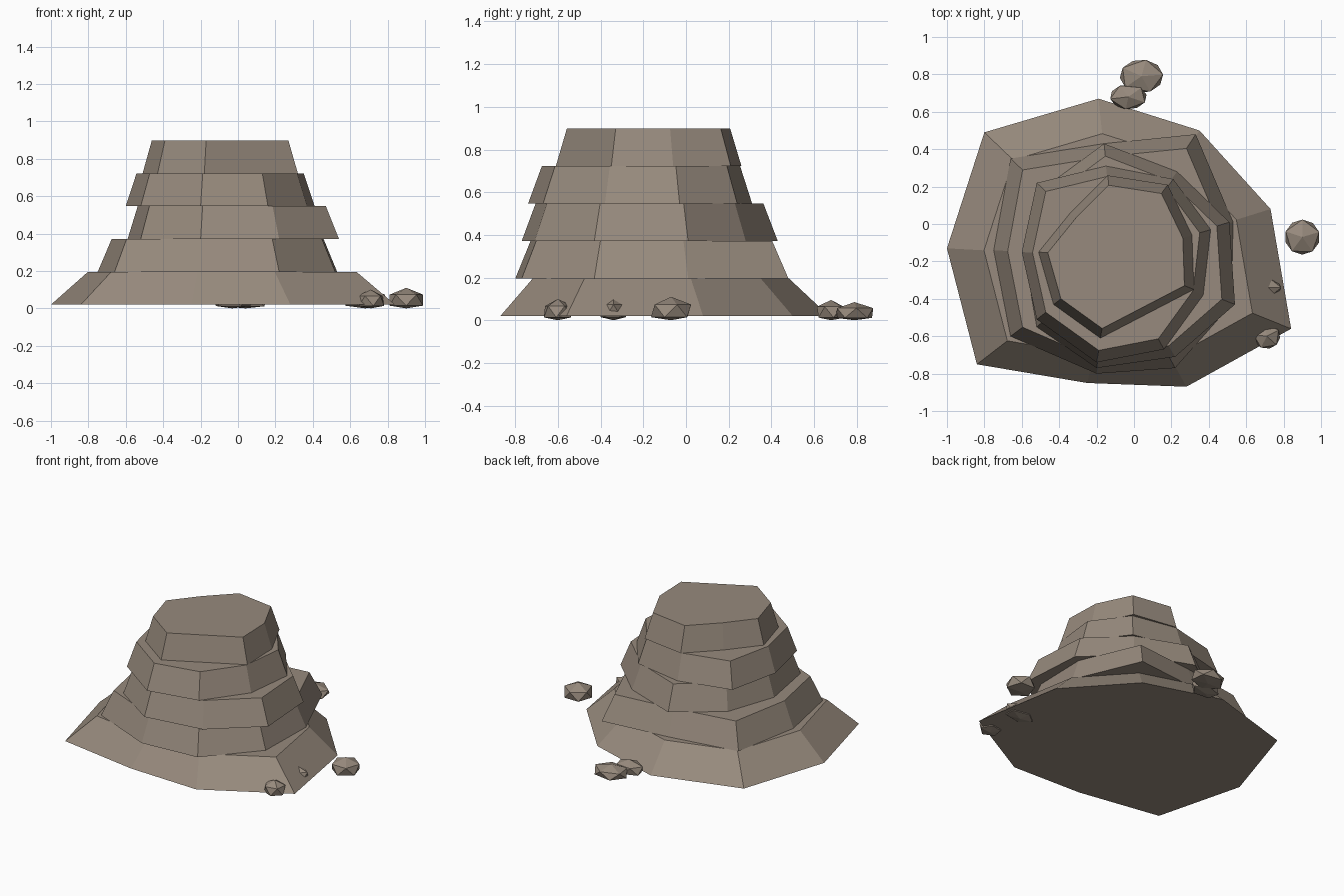
import bpy
import bmesh
from mathutils import Vector, Matrix

if "Cube" in bpy.data.objects:
    bpy.data.objects.remove(bpy.data.objects["Cube"], do_unlink=True)

# One earthy stone colour for everything
stone = bpy.data.materials.new("brown_stone")
stone.use_nodes = True
colour = (0.31, 0.255, 0.205, 1.0)
stone.diffuse_color = colour
bsdf = next(n for n in stone.node_tree.nodes if n.type == 'BSDF_PRINCIPLED')
bsdf.inputs["Base Color"].default_value = colour

CENTRE = Vector((-0.1, -0.18))
FLOOR = 0.02
STEP = 0.1755


def add_object(name, bm):
    """Turn a bmesh into a flat-shaded stone object."""
    bmesh.ops.recalc_face_normals(bm, faces=bm.faces)
    mesh = bpy.data.meshes.new(name)
    bm.to_mesh(mesh)
    bm.free()
    mesh.materials.append(stone)
    obj = bpy.data.objects.new(name, mesh)
    bpy.context.collection.objects.link(obj)
    return obj


def add_tier(name, level, outline, taper):
    """Irregular polygon slab whose upper rim shrinks toward the centre."""
    bm = bmesh.new()
    z = FLOOR + level * STEP
    lower, upper = [], []
    for point in outline:
        p = Vector(point)
        q = CENTRE + (p - CENTRE) * taper
        lower.append(bm.verts.new((p.x, p.y, z)))
        upper.append(bm.verts.new((q.x, q.y, z + STEP)))
    count = len(outline)
    for i in range(count):
        j = (i + 1) % count
        bm.faces.new((lower[i], lower[j], upper[j], upper[i]))
    bm.faces.new(lower)
    bm.faces.new(upper)
    add_object(name, bm)


def add_rock(name, x, y, size, turn):
    """Squashed faceted boulder with its underside flattened on the ground."""
    bm = bmesh.new()
    bmesh.ops.create_icosphere(bm, subdivisions=1, radius=1.0)
    bm.transform(Matrix.Rotation(turn, 4, 'Z'))
    rx, ry, top = size
    for v in bm.verts:
        height = top * (0.4 + 0.6 * v.co.z)
        v.co = (x + v.co.x * rx, y + v.co.y * ry, max(height, 0.0))
    bmesh.ops.dissolve_degenerate(bm, dist=0.0001, edges=bm.edges)
    add_object(name, bm)


# Broad sloping foot
add_tier("base_slope", 0, [
    (-1, -.13), (-.8, .49), (-.19, .67), (.35, .5), (.73, .08),
    (.84, -.56), (.28, -.87), (-.25, -.85), (-.84, -.75)], 0.78)

# Stacked rock layers, narrowing upward
add_tier("lower_layer", 1, [
    (-.75, -.14), (-.66, .35), (-.16, .43), (.33, .48), (.53, .01),
    (.52, -.43), (.22, -.77), (-.2, -.8), (-.66, -.6)], 0.885)
add_tier("middle_layer", 2, [
    (-.59, -.15), (-.47, .2), (-.16, .43), (.23, .28), (.51, .01),
    (.54, -.43), (.22, -.71), (-.2, -.77), (-.52, -.55)], 0.89)
add_tier("upper_layer", 3, [
    (-.6, -.15), (-.52, .22), (-.15, .31), (.21, .24), (.41, -.03),
    (.37, -.38), (.16, -.67), (-.2, -.74), (-.52, -.51)], 0.885)
add_tier("summit_layer", 4, [
    (-.51, -.15), (-.34, .06), (-.14, .26), (.18, .21), (.31, -.06),
    (.32, -.35), (-.18, -.61), (-.43, -.43)], 0.88)

# Loose boulders around the foot
add_rock("left_boulder", .9, -.07, (.105, .105, .11), 0.3)
add_rock("rear_large_boulder", .04, .79, (.13, .1, .085), 0.1)
add_rock("rear_small_boulder", -.03, .68, (.11, .075, .095), 0.8)
add_rock("front_left_boulder", .71, -.6, (.08, .075, .1), 0.5)
add_rock("buried_boulder", .68, -.34, (.12, .07, .11), 0.0)
